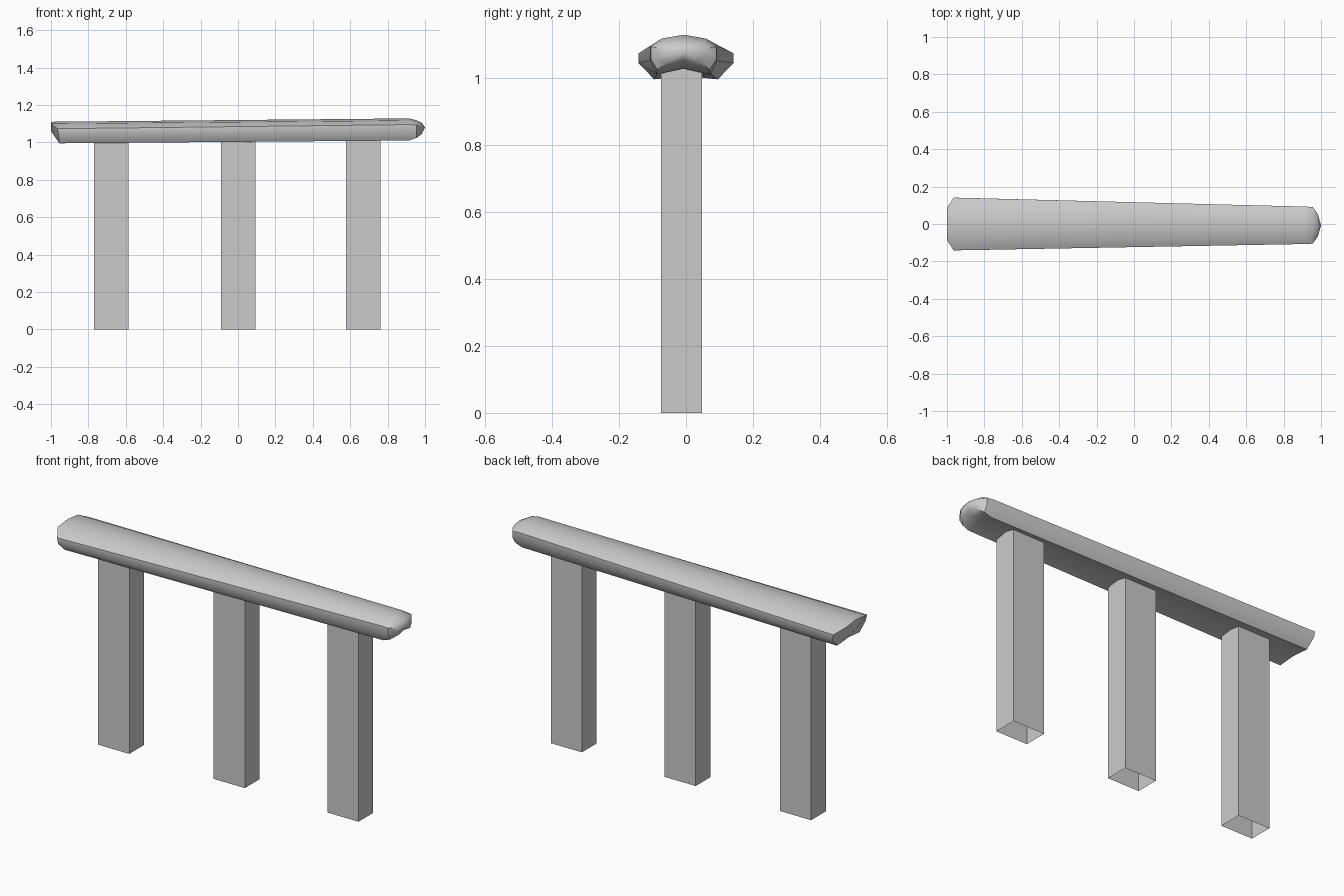
import bpy, bmesh, math

if "Cube" in bpy.data.objects:
    bpy.data.objects.remove(bpy.data.objects["Cube"])

def make_object(name, bm):
    bmesh.ops.recalc_face_normals(bm, faces=bm.faces)
    me = bpy.data.meshes.new(name)
    bm.to_mesh(me)
    bm.free()
    ob = bpy.data.objects.new(name, me)
    bpy.context.collection.objects.link(ob)
    return ob

def section(half):
    # mirror a half profile (bottom centre to top centre) into a full loop
    return half + [(-y, z) for y, z in reversed(half[1:-1])]

# Tapered beam: wide end on the left, narrower and slightly higher on the right
wide = section([(0, 1.005), (.095, .995), (.141, 1.043), (.141, 1.073), (.085, 1.10), (0, 1.11)])
slim = section([(0, 1.028), (.08, 1.01), (.1, 1.05), (.1, 1.095), (.065, 1.117), (0, 1.128)])
start_half = [-.957, -.955, -.96, -.965, -1, -1]
start_x = start_half + start_half[1:-1][::-1]

bm = bmesh.new()
rings = [[bm.verts.new((x, y, z)) for x, (y, z) in zip(start_x, wide)]]
# rounded end made from shrinking copies of the slim section
for x, sy, sz in ((.915, 1, 1), (.955, .98, .8), (.983, .6, .5)):
    rings.append([bm.verts.new((x, y * sy - .007, 1.08 + (z - 1.08) * sz)) for y, z in slim])
n = len(wide)
for a, b in zip(rings, rings[1:]):
    for i in range(n):
        j = (i + 1) % n
        bm.faces.new((a[i], a[j], b[j], b[i]))
for ring, tip in ((rings[0], (-1, 0, 1.06)), (rings[-1], (1, -.007, 1.08))):
    v = bm.verts.new(tip)
    for i in range(n):
        bm.faces.new((ring[i], ring[(i + 1) % n], v))
beam = make_object("beam", bm)
bpy.context.view_layer.objects.active = beam
beam.select_set(True)
bpy.ops.object.shade_smooth_by_angle(angle=math.radians(38))

# Three square posts, open at both ends
for name, x in (("left_post", -.678), ("middle_post", .001), ("right_post", .67)):
    bm = bmesh.new()
    bmesh.ops.create_cube(bm, size=1)
    caps = [f for f in bm.faces if abs(f.normal.z) > .9]
    bmesh.ops.delete(bm, geom=caps, context='FACES_ONLY')
    for v in bm.verts:
        v.co = (x + v.co.x * .183, -.0135 + v.co.y * .123, (v.co.z + .5) * 1.03)
    make_object(name, bm)
